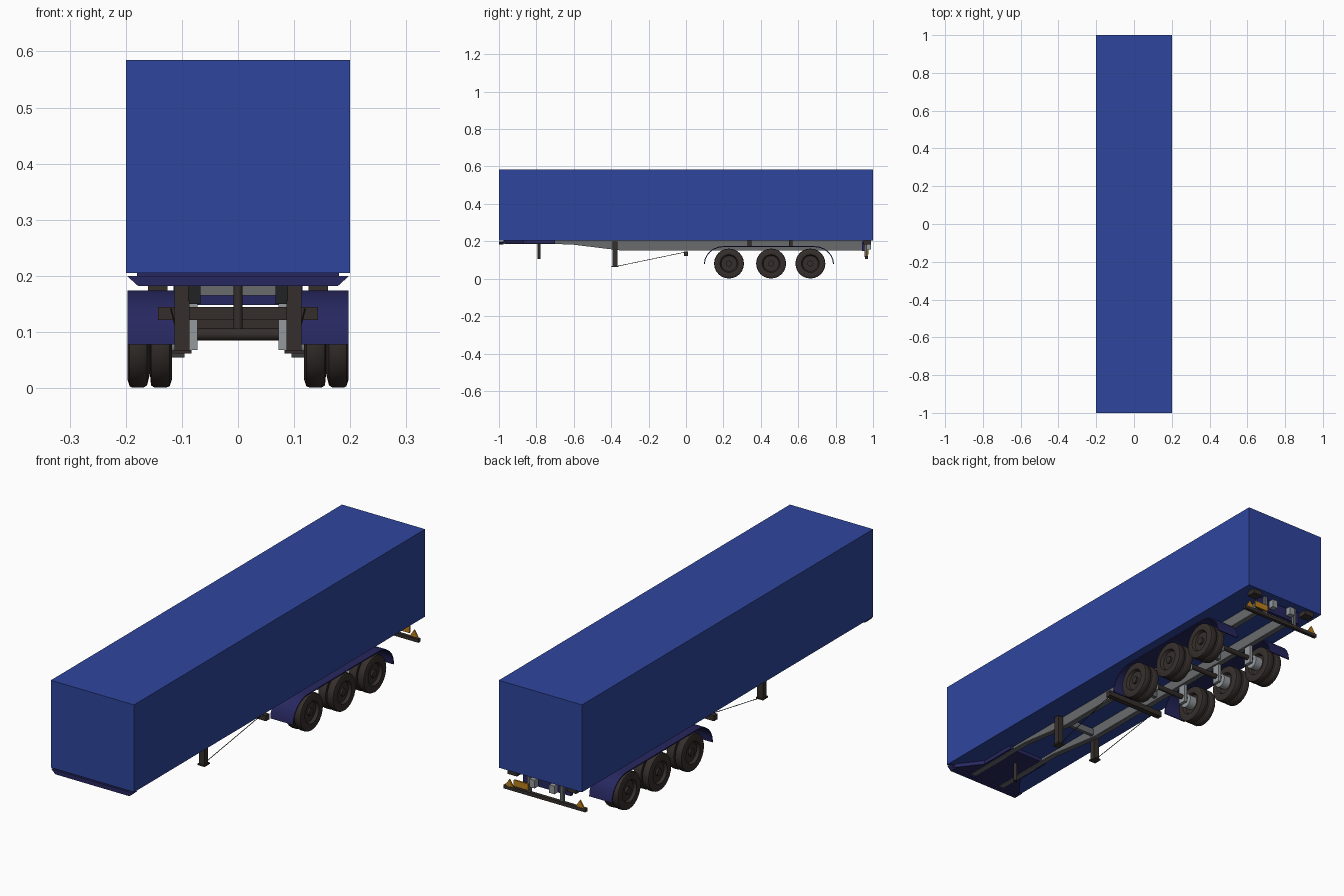
import bpy, bmesh, math
from mathutils import Vector

if "Cube" in bpy.data.objects:
    bpy.data.objects.remove(bpy.data.objects["Cube"])


def material(name, rgb):
    m = bpy.data.materials.new(name)
    m.diffuse_color = (*rgb, 1)
    m.use_nodes = True
    m.node_tree.nodes["Principled BSDF"].inputs["Base Color"].default_value = m.diffuse_color
    return m


BLUE = material("body blue", (0.028, 0.060, 0.34))
NAVY = material("dark navy", (0.020, 0.020, 0.115))
BLACK = material("rubber brown black", (0.036, 0.028, 0.025))
GREY = material("frame grey", (0.14, 0.145, 0.155))
LIGHT = material("hub grey", (0.30, 0.32, 0.34))
ORANGE = material("marker orange", (0.50, 0.22, 0.012))


def finish(name, bm, mat, smooth=False):
    bmesh.ops.recalc_face_normals(bm, faces=bm.faces)
    me = bpy.data.meshes.new(name)
    bm.to_mesh(me)
    bm.free()
    me.materials.append(mat)
    ob = bpy.data.objects.new(name, me)
    bpy.context.collection.objects.link(ob)
    if smooth:
        bpy.context.view_layer.objects.active = ob
        ob.select_set(True)
        bpy.ops.object.shade_smooth_by_angle(angle=math.radians(35))
        ob.select_set(False)
    return ob


def box(name, x, y, z, mat):
    """Box from (min, max) ranges."""
    bm = bmesh.new()
    bmesh.ops.create_cube(bm, size=1)
    for v in bm.verts:
        v.co = Vector([(r[0] + r[1]) / 2 + c * (r[1] - r[0]) for r, c in zip((x, y, z), v.co)])
    return finish(name, bm, mat)


def prism(name, pts, lo, hi, mat, axis="x", smooth=False):
    """Extrude a (y,z), (x,z) or (x,y) profile along an axis."""
    place = {"x": lambda p, t: (t, p[0], p[1]),
             "y": lambda p, t: (p[0], t, p[1]),
             "z": lambda p, t: (p[0], p[1], t)}[axis]
    bm = bmesh.new()
    a = [bm.verts.new(place(p, lo)) for p in pts]
    b = [bm.verts.new(place(p, hi)) for p in pts]
    bm.faces.new(a)
    bm.faces.new(b)
    for i in range(len(pts)):
        j = (i + 1) % len(pts)
        bm.faces.new((a[i], a[j], b[j], b[i]))
    return finish(name, bm, mat, smooth)


def rod(name, p, q, r, mat, n=12):
    p, q = Vector(p), Vector(q)
    bm = bmesh.new()
    bmesh.ops.create_cone(bm, cap_ends=True, segments=n, radius1=r, radius2=r, depth=(q - p).length)
    bm.transform((q - p).to_track_quat("Z", "Y").to_matrix().to_4x4())
    bmesh.ops.translate(bm, verts=bm.verts, vec=(p + q) / 2)
    return finish(name, bm, mat, n > 8)


def lathe(name, profile, s, y, z, mat, n=24):
    """Spin an (x, radius) profile around the axle line."""
    bm = bmesh.new()
    vs = [bm.verts.new((s * x, y, z + r)) for x, r in profile]
    es = [bm.edges.new(e) for e in zip(vs, vs[1:])]
    bmesh.ops.spin(bm, geom=vs + es, cent=(0, y, z), axis=(1, 0, 0),
                   angle=2 * math.pi, steps=n, use_merge=True)
    bmesh.ops.remove_doubles(bm, verts=bm.verts, dist=1e-5)
    return finish(name, bm, mat, True)


# Cargo body and roof cap
box("cargo_body", (-0.2, 0.2), (-0.999, 1), (0.205, 0.577), BLUE)
box("roof_cap", (-0.2, 0.2), (-1, 1), (0.577, 0.585), BLUE)

# Front bumper strip and coupling plate
prism("front_bumper", [(-0.198, 0.2), (0.198, 0.2), (0.178, 0.182), (-0.178, 0.182)],
      -1, -0.975, NAVY, "y")
prism("coupling_plate", [(-0.18, -0.975), (0.18, -0.975), (0.1, -0.87), (0.1, -0.7),
                         (-0.1, -0.7), (-0.1, -0.87)], 0.188, 0.205, NAVY, "z")
rod("king_pin", (0, -0.785, 0.105), (0, -0.785, 0.195), 0.008, BLACK)

# Cross members under the floor
for i in range(4):
    y = -0.36 + i * 0.42
    box("cross_member", (-0.07, 0.07), (y - 0.008, y + 0.008), (0.165, 0.195), GREY)
box("tool_bar", (-0.143, 0.143), (-0.012, 0.012), (0.121, 0.145), BLACK)

# Fender outline: quarter arc up, flat top, quarter arc down
arc = [(math.cos(math.radians(a)), math.sin(math.radians(a))) for a in range(0, 91, 15)]
outer = [(0.20 - 0.104 * c, 0.078 + 0.096 * s) for c, s in arc]
outer += [(0.687 + 0.104 * c, 0.078 + 0.096 * s) for c, s in reversed(arc)]
inner = [(0.20 - 0.099 * c, 0.078 + 0.091 * s) for c, s in arc]
inner += [(0.687 + 0.099 * c, 0.078 + 0.091 * s) for c, s in reversed(arc)]
fender = outer + inner[::-1]

# Dual tyres with dished rims on both faces
tyres = [(0.183, 0), (0.183, 0.042), (0.195, 0.048), (0.197, 0.066), (0.193, 0.078),
         (0.188, 0.080), (0.168, 0.080), (0.162, 0.076), (0.157, 0.055), (0.155, 0.076),
         (0.149, 0.080), (0.128, 0.080), (0.122, 0.078), (0.118, 0.066), (0.119, 0.048),
         (0.130, 0.042), (0.130, 0)]
AXLES = (0.23, 0.455, 0.665)

for s in (-1, 1):
    def span(a, b):
        return tuple(sorted((s * a, s * b)))

    # Frame rail: web plus bottom and top flanges
    rail = [(-0.97, 0.205), (-0.97, 0.186), (-0.62, 0.184), (-0.34, 0.150), (0.955, 0.150), (0.955, 0.205)]
    prism("frame_rail", rail, s * 0.074, s * 0.082, GREY)
    low = [(-0.97, 0.186), (-0.62, 0.184), (-0.34, 0.150), (0.955, 0.150)]
    prism("rail_flange", low + [(y, z + 0.005) for y, z in reversed(low)], s * 0.067, s * 0.089, GREY)

    # Landing leg, foot and brace cable
    box("landing_leg", span(0.086, 0.113), (-0.392, -0.366), (0.067, 0.2), BLACK)
    box("landing_foot", span(0.083, 0.117), (-0.397, -0.361), (0.062, 0.068), BLACK)
    rod("brace_cable", (s * 0.1, -0.366, 0.067), (s * 0.12, 0, 0.143), 0.0015, BLACK, 6)

    # Fender and its brackets
    prism("fender", fender, s * 0.088, s * 0.197, NAVY, "x", True)
    for y in (0.34, 0.56):
        box("fender_bracket", span(0.126, 0.16), (y - 0.01, y + 0.01), (0.172, 0.205), BLACK)

    # Wheels, brake hubs and suspension
    for y in AXLES:
        lathe("dual_wheel", tyres, s, y, 0.081, BLACK)
        rod("brake_hub", (s * 0.095, y, 0.085), (s * 0.131, y, 0.085), 0.03, LIGHT, 16)
        rod("wheel_cap", (s * 0.183, y, 0.081), (s * 0.192, y, 0.081), 0.016, BLACK, 12)
        box("spring_hanger", span(0.072, 0.086), (y - 0.018, y + 0.018), (0.068, 0.15), LIGHT)

    # Rear underrun uprights, lamp blocks and triangle markers
    box("underrun_upright", span(0.072, 0.086), (0.955, 0.969), (0.115, 0.205), GREY)
    box("rear_lamp_block", span(0.12, 0.165), (0.95, 0.99), (0.184, 0.205), BLACK)
    box("door_buffer", span(0.035, 0.06), (0.965, 0.99), (0.155, 0.19), LIGHT)
    prism("triangle_marker", [(s * 0.15, 0.121), (s * 0.19, 0.121), (s * 0.17, 0.152)],
          0.966, 0.972, ORANGE, "y")

# Axles
for y in AXLES:
    rod("axle", (-0.1, y, 0.096), (0.1, y, 0.096), 0.011, BLACK)

# Rear panel, underrun bar and orange plate
box("rear_panel", (-0.115, 0.115), (0.94, 0.955), (0.148, 0.2), NAVY)
box("underrun_bar", (-0.197, 0.197), (0.958, 0.973), (0.106, 0.121), BLACK)
box("rear_marker_plate", (0.075, 0.145), (0.97, 0.977), (0.13, 0.158), ORANGE)
